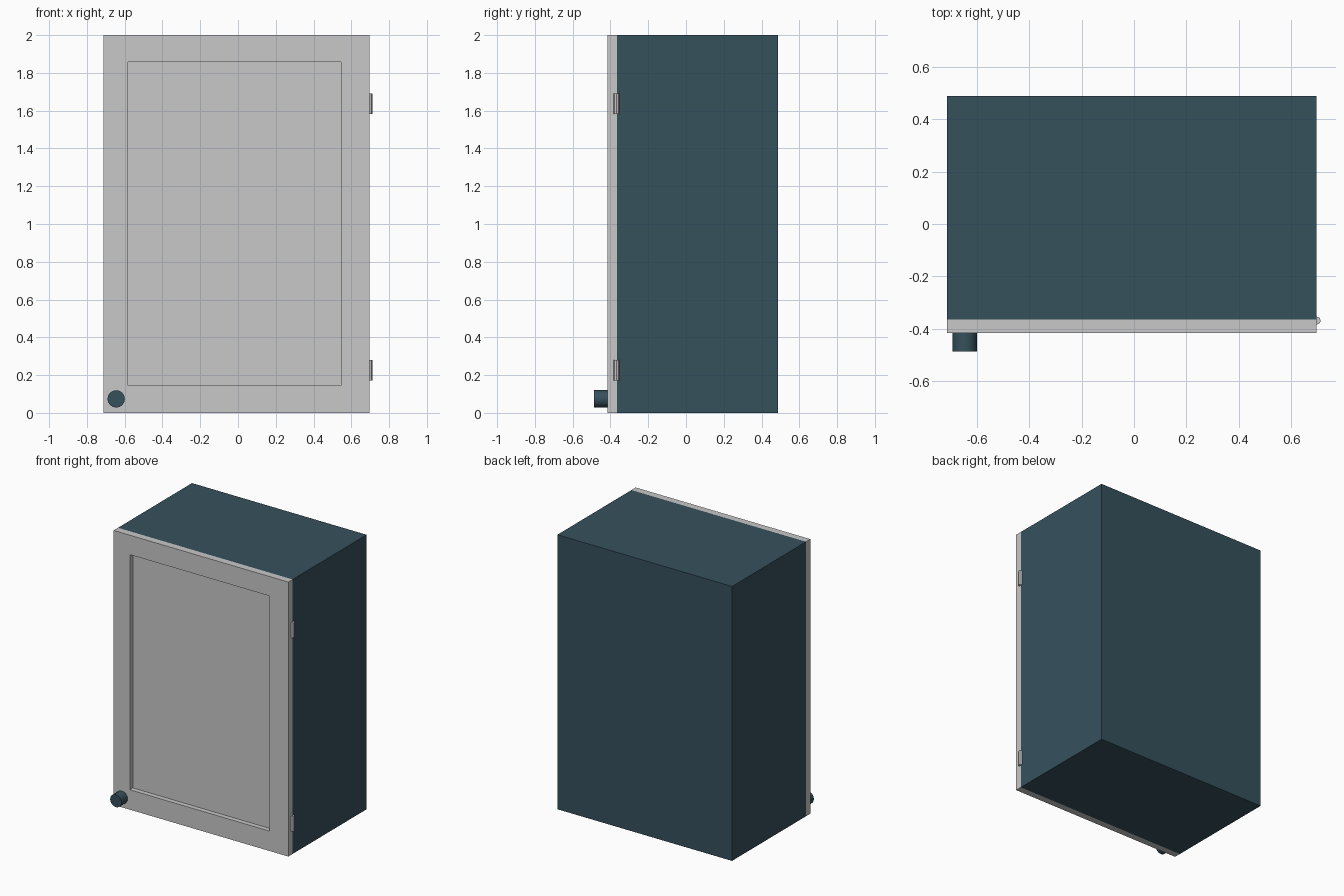
import bpy, bmesh, math
from mathutils import Vector

if "Cube" in bpy.data.objects:
    bpy.data.objects.remove(bpy.data.objects["Cube"])


def material(name, rgb):
    m = bpy.data.materials.new(name)
    m.diffuse_color = (*rgb, 1)
    m.use_nodes = True
    m.node_tree.nodes["Principled BSDF"].inputs["Base Color"].default_value = m.diffuse_color
    return m


TEAL = material("dark teal", (0.036, 0.082, 0.108))
GREY = material("light grey", (0.58, 0.58, 0.58))


def finish(name, bm, mat):
    bmesh.ops.recalc_face_normals(bm, faces=bm.faces)
    me = bpy.data.meshes.new(name)
    bm.to_mesh(me)
    bm.free()
    me.materials.append(mat)
    ob = bpy.data.objects.new(name, me)
    bpy.context.collection.objects.link(ob)
    return ob


def box(name, lo, hi, mat):
    bm = bmesh.new()
    bmesh.ops.create_cube(bm, size=1)
    lo, hi = Vector(lo), Vector(hi)
    for v in bm.verts:
        v.co = (lo + hi) / 2 + v.co * (hi - lo)
    return finish(name, bm, mat)


def cylinder(name, centre, radius, length, sides, mat, tilt=0):
    bpy.ops.mesh.primitive_cylinder_add(vertices=sides, radius=radius, depth=length,
                                        location=centre, rotation=(tilt, 0, 0))
    ob = bpy.context.object
    ob.name = name
    ob.data.materials.append(mat)
    bpy.ops.object.shade_smooth_by_angle(angle=math.radians(40))
    return ob


X0, X1 = -0.712, 0.696

# Cabinet body
box("cabinet_body", (X0, -0.365, 0), (X1, 0.487, 2), TEAL)

# Door: rectangular frame rings joined front to back, with a recessed panel
bm = bmesh.new()


def ring(x0, x1, z0, z1, y):
    return [bm.verts.new(p) for p in ((x0, y, z0), (x1, y, z0), (x1, y, z1), (x0, y, z1))]


inner = (-0.582, 0.546, 0.145, 1.858)
rings = [ring(X0, X1, 0, 2, -0.365), ring(X0, X1, 0, 2, -0.415),
         ring(*inner, -0.415), ring(*inner, -0.38)]
for a, b in zip(rings, rings[1:]):
    for i in range(4):
        j = (i + 1) % 4
        bm.faces.new((a[i], a[j], b[j], b[i]))
bm.faces.new(rings[0])
bm.faces.new(rings[-1])
finish("door", bm, GREY)

# Knob near the lower left corner of the door
cylinder("door_knob", (-0.645, -0.449, 0.074), 0.046, 0.074, 16, TEAL, math.pi / 2)

# Hinge barrels on the right edge
for name, z in (("lower_hinge", 0.226), ("upper_hinge", 1.637)):
    cylinder(name, (0.697, -0.368, z), 0.015, 0.11, 8, GREY)
